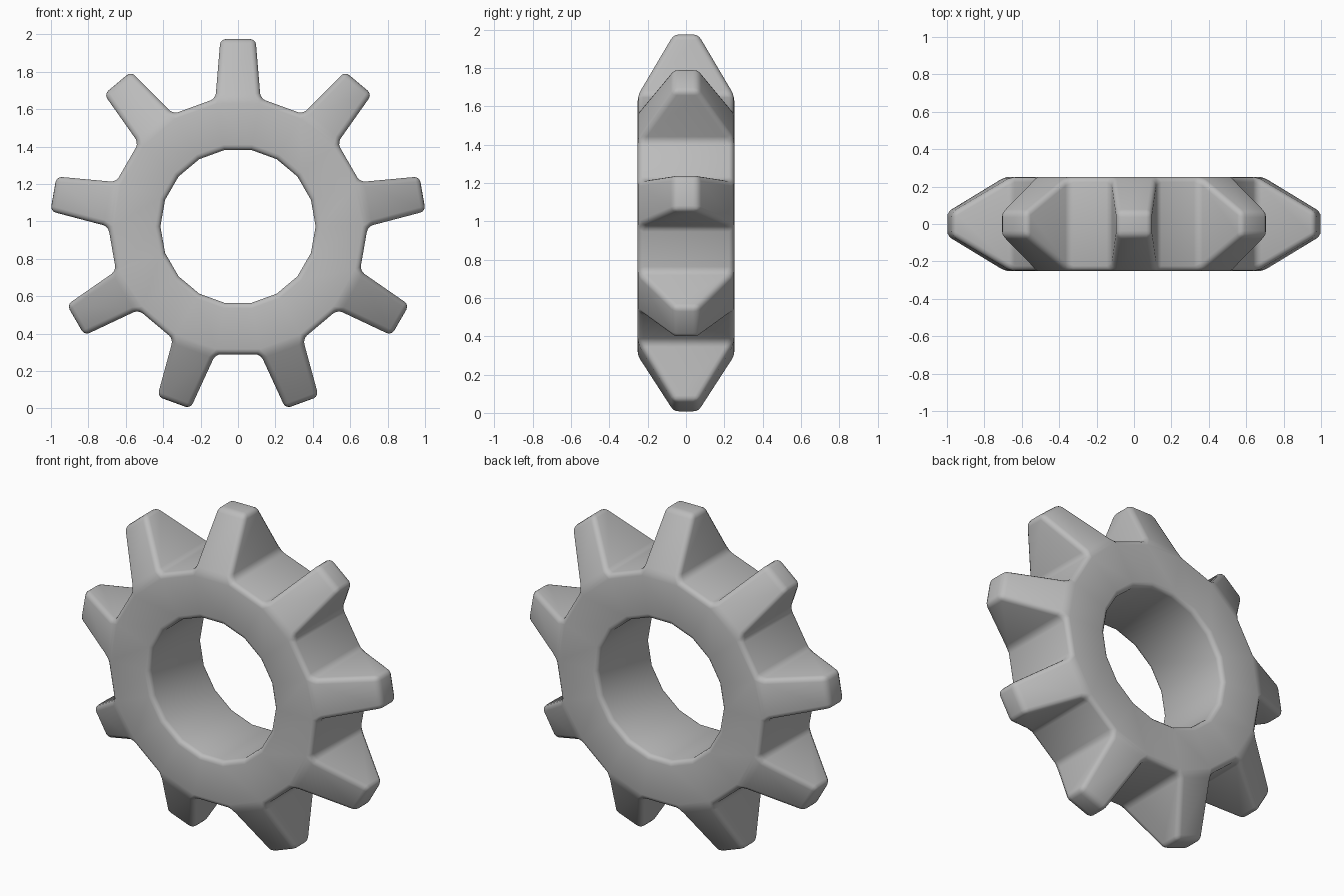
import bpy
import bmesh
import math
from mathutils import Vector

cube = bpy.data.objects.get("Cube")
if cube:
    bpy.data.objects.remove(cube)

TEETH = 9
SIDES = TEETH * 2
HALF = 0.252
CENTRE = 0.973
HOLE_R, BODY_R = 0.415, 0.694
TIP_R, TIP_WIDTH, TIP_HALF = 1.002, 0.094, 0.064

# Plain grey material
grey = bpy.data.materials.new("plain grey")
grey.use_nodes = True
colour = (0.5, 0.5, 0.5, 1)
grey.diffuse_color = colour
grey.node_tree.nodes["Principled BSDF"].inputs["Base Color"].default_value = colour

bm = bmesh.new()


def ring(radius, y):
    step = math.tau / SIDES
    return [bm.verts.new((radius * math.cos(i * step), y, CENTRE + radius * math.sin(i * step)))
            for i in range(SIDES)]


# Ring body with a many-sided hole
loops = [ring(BODY_R, -HALF), ring(BODY_R, HALF), ring(HOLE_R, HALF), ring(HOLE_R, -HALF)]
rim = []
for k in range(4):
    a, b = loops[k], loops[(k + 1) % 4]
    for i in range(SIDES):
        j = (i + 1) % SIDES
        face = bm.faces.new((a[i], a[j], b[j], b[i]))
        if k == 0:
            rim.append(face)

# Tapered teeth pulled out of every second rim face
for face in rim[::2]:
    mid = face.calc_center_median()
    out = Vector((mid.x, 0, mid.z - CENTRE)).normalized()
    side = Vector((-out.z, 0, out.x))
    tip = bmesh.ops.extrude_discrete_faces(bm, faces=[face])["faces"][0]
    for v in tip.verts:
        s = math.copysign(TIP_WIDTH, (v.co - mid).dot(side))
        y = math.copysign(TIP_HALF, v.co.y)
        v.co = Vector((0, y, CENTRE)) + out * TIP_R + side * s

bmesh.ops.recalc_face_normals(bm, faces=bm.faces)
mesh = bpy.data.meshes.new("gear_wheel")
bm.to_mesh(mesh)
bm.free()
mesh.materials.append(grey)
gear = bpy.data.objects.new("gear_wheel", mesh)
bpy.context.collection.objects.link(gear)

# Rounded edges and smooth shading
bevel = gear.modifiers.new("rounded_edges", "BEVEL")
bevel.width = 0.028
bevel.segments = 3
bevel.limit_method = "ANGLE"
bevel.angle_limit = math.radians(25)
mesh.shade_smooth()
